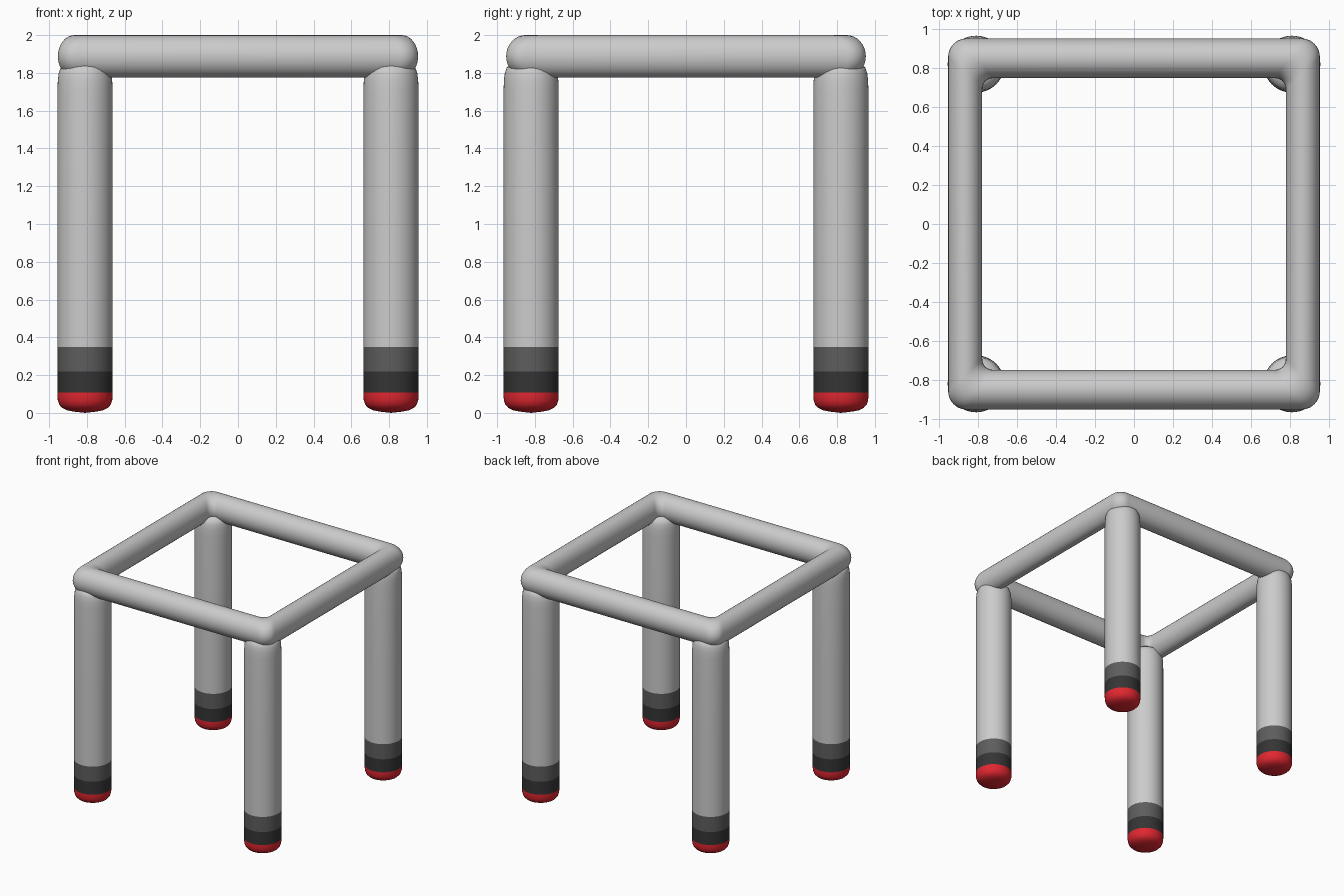
import bpy
from math import cos, sin, pi

if "Cube" in bpy.data.objects:
    bpy.data.objects.remove(bpy.data.objects["Cube"])

R = 0.146          # leg radius
LX, LY = 0.81, 0.82  # leg centres


def material(name, color):
    m = bpy.data.materials.new(name)
    m.diffuse_color = (*color, 1)
    m.use_nodes = True
    m.node_tree.nodes["Principled BSDF"].inputs["Base Color"].default_value = m.diffuse_color
    return m


def make(name, verts, faces, mat=None, loc=(0, 0, 0)):
    me = bpy.data.meshes.new(name)
    me.from_pydata(verts, [], faces)
    me.shade_smooth()
    if mat:
        me.materials.append(mat)
    ob = bpy.data.objects.new(name, me)
    ob.location = loc
    bpy.context.collection.objects.link(ob)
    return ob


def lathe(name, profile, loc, mat=None, n=48):
    # revolve (radius, z) points from bottom to top; zero radius closes an end
    verts, rings, faces = [], [], []
    for r, z in profile:
        k = 1 if r == 0 else n
        rings.append([len(verts) + i for i in range(k)])
        verts += [(r * cos(2 * pi * i / n), r * sin(2 * pi * i / n), z) for i in range(k)]
    for a, b in zip(rings, rings[1:]):
        for i in range(n):
            j = (i + 1) % n
            quad = [a[i % len(a)], a[j % len(a)], b[j % len(b)], b[i % len(b)]]
            faces.append(list(dict.fromkeys(quad)))
    return make(name, verts, faces, mat, loc)


red = material("red", (0.75, 0.02, 0.03))
black = material("near_black", (0.035, 0.035, 0.035))
dark = material("dark_grey", (0.11, 0.11, 0.11))

# Legs: rounded red foot, two coloured bands, tube with a domed top
foot = [(0, 0.004), (0.06, 0.007), (0.095, 0.014), (0.12, 0.026), (0.136, 0.043),
        (0.144, 0.066), (R, 0.09), (R, 0.108)]
foot[0] = (0, 0)
tube = [(R, 0.35), (R, 1.0), (R, 1.7), (0.144, 1.76), (0.139, 1.8), (0.128, 1.83),
        (0.1, 1.85), (0.06, 1.86), (0, 1.865)]
for sy, row in ((-1, "front"), (1, "back")):
    for sx, side in ((-1, "left"), (1, "right")):
        loc = (sx * LX, sy * LY, 0)
        tag = f"{row}_{side}"
        lathe(tag + "_foot", foot, loc, red)
        lathe(tag + "_lower_band", [(R, 0.108), (R, 0.22)], loc, black)
        lathe(tag + "_upper_band", [(R, 0.22), (R, 0.35)], loc, dark)
        lathe(tag + "_leg", tube, loc)

# Top frame: oval section swept round a rectangle with rounded corners
SEC, ARC = 32, 10
verts, faces = [], []
loop = [(q, q * pi / 2 + pi / 2 * k / ARC) for q in range(4) for k in range(ARC + 1)]
signs = [(1, 1), (-1, 1), (-1, -1), (1, -1)]
for q, a in loop:
    sx, sy = signs[q]
    for s in range(SEC):
        t = 2 * pi * s / SEC
        u, z = cos(t), 1.8875 + 0.1125 * sin(t)
        r = 0.075 + 0.02 * u
        verts.append((sx * (0.866 + 0.0875 * u - r) + r * cos(a),
                      sy * (0.85 + 0.102 * u - r) + r * sin(a), z))
n = len(loop)
for i in range(n):
    for s in range(SEC):
        i2, s2 = (i + 1) % n, (s + 1) % SEC
        faces.append((i * SEC + s, i2 * SEC + s, i2 * SEC + s2, i * SEC + s2))
make("top_frame", verts, faces)
